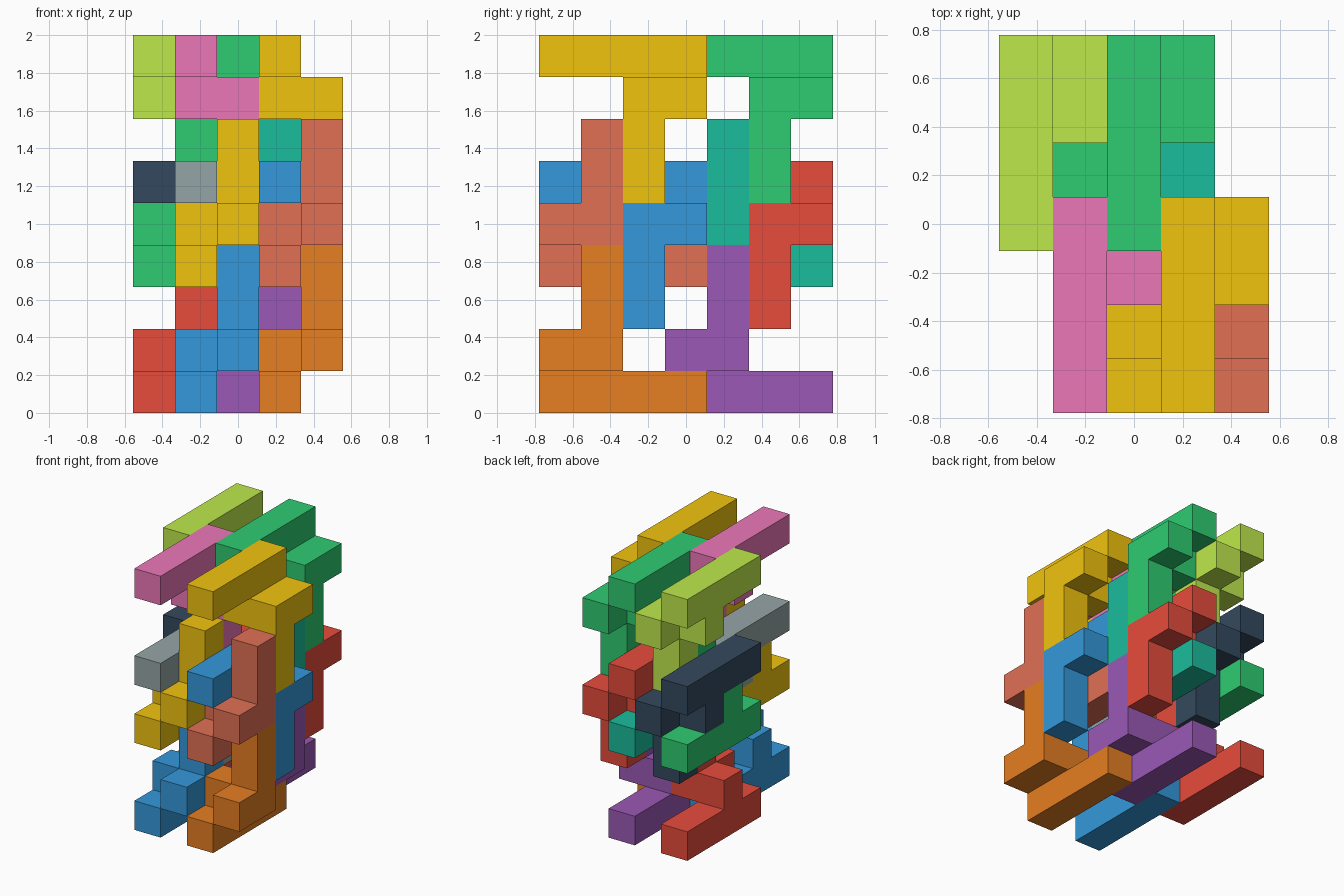
import bpy, bmesh
from mathutils import Vector

if "Cube" in bpy.data.objects:
    bpy.data.objects.remove(bpy.data.objects["Cube"])

U = 2 / 9                                  # one grid cell
CENTRE = Vector((2.5, 3.5, 0))             # grid is 5 x 7 x 9 cells

# one puzzle piece: a beam of four cells with a hooked, upright arm
PIECE = [(0, 0, 0), (0, 1, 0), (0, 2, 0), (0, 3, 0),
         (0, 1, 1), (1, 1, 1), (1, 0, 1), (1, 1, 2), (1, 1, 3)]
# the same piece turned half a revolution about x, arm hanging down
FLIPPED = [(x, 3 - y, -z) for x, y, z in PIECE]
# beam position of the four pieces in each layer
SLOTS = {"front_right": (3, 0), "back_right": (2, 3),
         "front_left": (1, 0), "back_left": (0, 3)}
# layer name, cells, beam height, colours in slot order
LAYERS = [
    ("bottom", PIECE, 0, ("e67e22", "9b59b6", "3498db", "e74c3c")),
    ("lower_middle", PIECE, 3, ("e17055", "1abc9c", "f1c40f", "2ecc71")),
    ("upper_middle", FLIPPED, 5, ("3498db", "e74c3c", "95a5a6", "34495e")),
    ("top", FLIPPED, 8, ("f1c40f", "2ecc71", "ec77b8", "bfe94c")),
]


def material(code):
    mat = bpy.data.materials.get(code)
    if mat is None:
        mat = bpy.data.materials.new(code)
        srgb = [int(code[i:i + 2], 16) / 255 for i in (0, 2, 4)]
        mat.diffuse_color = [((c + 0.055) / 1.055) ** 2.4 for c in srgb] + [1]
        mat.use_nodes = True
        mat.node_tree.nodes["Principled BSDF"].inputs["Base Color"].default_value = mat.diffuse_color
    return mat


def build_piece(name, cells, offset, code):
    """Outer skin of a group of cells, with flat areas merged."""
    filled = set(cells)
    bm = bmesh.new()
    for cell in cells:
        mid = Vector(cell) + Vector((0.5, 0.5, 0.5))
        for axis in range(3):
            for sign in (-1, 1):
                n = Vector((0, 0, 0))
                n[axis] = sign
                if tuple(int(c + d) for c, d in zip(cell, n)) in filled:
                    continue
                a = Vector((0, 0, 0))
                a[(axis + 1) % 3] = 0.5
                b = n.cross(a)
                corners = (-a - b, a - b, a + b, b - a)
                verts = [bm.verts.new((mid + n / 2 + c + Vector(offset) - CENTRE) * U)
                         for c in corners]
                face = bm.faces.new(verts)
                face.normal_update()
                if face.normal.dot(n) < 0:
                    face.normal_flip()
    bmesh.ops.remove_doubles(bm, verts=bm.verts, dist=1e-4)
    bmesh.ops.dissolve_limit(bm, angle_limit=0.01, verts=bm.verts, edges=bm.edges)
    mesh = bpy.data.meshes.new(name)
    bm.to_mesh(mesh)
    bm.free()
    mesh.materials.append(material(code))
    bpy.context.collection.objects.link(bpy.data.objects.new(name, mesh))


# stack of four layers, four interlocking pieces each
for layer, cells, z, colours in LAYERS:
    for (slot, (x, y)), code in zip(SLOTS.items(), colours):
        build_piece(f"{layer}_{slot}_piece", cells, (x, y, z), code)
